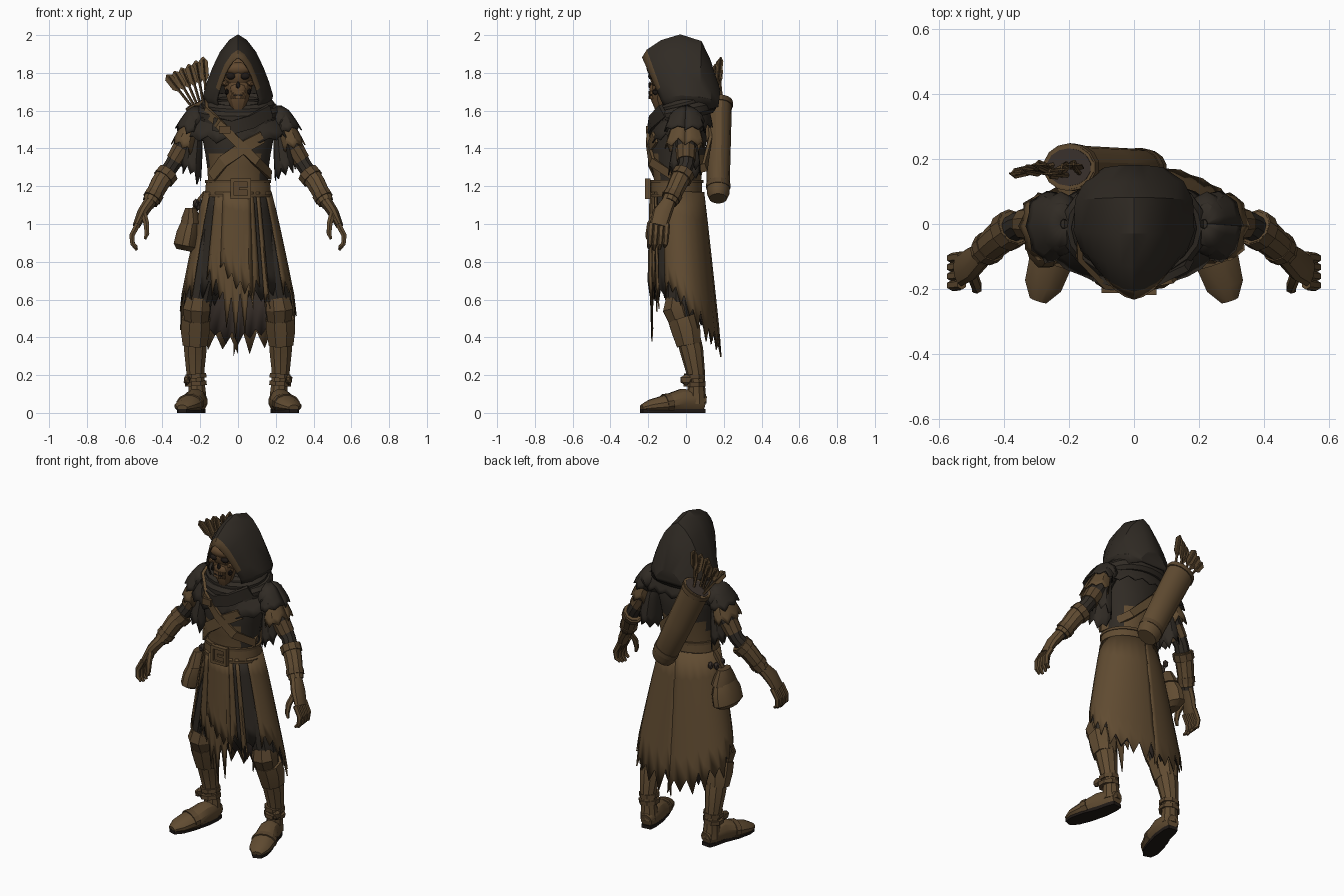
import bpy, bmesh, math, random
from mathutils import Vector

random.seed(4)
if "Cube" in bpy.data.objects:
    bpy.data.objects.remove(bpy.data.objects["Cube"])


def material(name, *rgb):
    m = bpy.data.materials.new(name)
    m.use_nodes = True
    m.diffuse_color = (*rgb, 1)
    bsdf = m.node_tree.nodes["Principled BSDF"]
    bsdf.inputs["Base Color"].default_value = (*rgb, 1)
    bsdf.inputs["Roughness"].default_value = 0.9
    return m


LEATHER = material("brown leather", .118, .071, .031)
WORN = material("worn leather", .1, .06, .027)
DARK = material("charcoal cloth", .03, .024, .018)
LINING = material("coat lining", .043, .031, .025)
BONE = material("old bone", .12, .065, .028)
BLACK = material("deep shadow", .014, .01, .008)
parts = []


def add(name, verts, faces, mat, thick=0):
    bm = bmesh.new()
    vs = [bm.verts.new(v) for v in verts]
    for f in faces:
        bm.faces.new([vs[i] for i in f])
    bmesh.ops.recalc_face_normals(bm, faces=bm.faces)
    me = bpy.data.meshes.new(name)
    bm.to_mesh(me)
    bm.free()
    ob = bpy.data.objects.new(name, me)
    bpy.context.collection.objects.link(ob)
    me.materials.append(mat)
    if thick:
        mod = ob.modifiers.new("thickness", "SOLIDIFY")
        mod.thickness, mod.offset = thick, 0
    parts.append(ob)
    return ob


def tube(name, pts, radii, mat, n=10, ref=(0, 1, 0), closed=False, floor=None):
    """Sweep an ellipse along a path; ref=None keeps it flat around the body."""
    pts = [Vector(p) for p in pts]
    if not isinstance(radii, list):
        radii = [radii] * len(pts)
    k, verts, faces = len(pts), [], []
    for i, p in enumerate(pts):
        a = pts[(i - 1) % k] if closed else pts[max(i - 1, 0)]
        b = pts[(i + 1) % k] if closed else pts[min(i + 1, k - 1)]
        t = (b - a).normalized()
        r = Vector(ref) if ref else Vector((p.x, p.y + .03, 0))
        side = t.cross(r).normalized()
        other = side.cross(t)
        ra, rb = radii[i] if isinstance(radii[i], tuple) else (radii[i],) * 2
        for j in range(n):
            q = math.tau * (j + .5) / n
            v = p + side * ra * math.cos(q) + other * rb * math.sin(q)
            if floor is not None:
                v.z = max(v.z, floor)
            verts.append(v)
    for i in range(k if closed else k - 1):
        for j in range(n):
            e, f = i * n, (i + 1) % k * n
            faces.append((e + j, e + (j + 1) % n, f + (j + 1) % n, f + j))
    if not closed:
        faces += [tuple(range(n)), tuple(range((k - 1) * n, k * n))]
    return add(name, verts, faces, mat)


def cloth(name, c0, c1, r0, r1, a0, a1, n, mat, hem=lambda a: 1, jag=.12, fold=.03, power=1.0, rows=5):
    """Hanging sheet around a moving centre, with folds and a torn hem."""
    c0, c1, verts, faces = Vector(c0), Vector(c1), [], []
    for i in range(n + 1):
        a = math.radians(a0 + (a1 - a0) * i / n)
        length = hem(a) * (1 - jag * (random.uniform(.6, 1) if i % 2 else random.uniform(0, .45)))
        for j in range(rows + 1):
            t = length * j / rows
            c, w = c0.lerp(c1, t), t ** power
            g = 1 + fold * t * (i % 2 * 2 - 1)
            verts.append(c + Vector(((r0[0] + (r1[0] - r0[0]) * w) * g * math.cos(a),
                                     (r0[1] + (r1[1] - r0[1]) * w) * g * math.sin(a), 0)))
    for i in range(n):
        for j in range(rows):
            e = i * (rows + 1) + j
            faces.append((e, e + 1, e + rows + 2, e + rows + 1))
    return add(name, verts, faces, mat, .007)


def ball(name, loc, scale, mat, sub=2):
    bm = bmesh.new()
    bmesh.ops.create_icosphere(bm, subdivisions=sub, radius=1)
    verts = [Vector([c + s * x for c, s, x in zip(loc, scale, v.co)]) for v in bm.verts]
    faces = [[v.index for v in f.verts] for f in bm.faces]
    bm.free()
    return add(name, verts, faces, mat)


def box(name, loc, size, mat):
    x, y, z = loc
    h = size[2] / 2
    return tube(name, [(x, y, z - h), (x, y, z + h)], (size[0] * .707, size[1] * .707), mat, 4)


# Torso: charcoal tunic with a brown wrap on the lower right
rings = [(1.14, -.05, .16, .12), (1.22, -.045, .16, .125), (1.3, -.045, .165, .135), (1.37, -.045, .175, .145),
         (1.45, -.04, .19, .15), (1.55, -.03, .22, .14), (1.63, -.01, .16, .1)]
torso = tube("tunic", [(0, c, z) for z, c, a, b in rings], [(a, b) for z, c, a, b in rings], DARK, 20)
torso.data.materials.append(LEATHER)
for p in torso.data.polygons:
    c = p.center
    p.material_index = int(c.z < 1.38 + .3 * c.x and c.x < .1)

# Belt, buckle and chest straps
tube("belt", [(0, -.05, 1.145), (0, -.05, 1.23)], [(.178, .138), (.17, .135)], LEATHER, 24)
for z, r in ((1.15, .181), (1.225, .175)):
    tube("belt_edge", [(0, -.05, z - .008), (0, -.05, z + .008)], (r, .143), WORN, 24)
box("buckle_plate", (.015, -.195, 1.187), (.075, .02, .075), WORN)
box("buckle_prong", (.03, -.205, 1.187), (.05, .02, .014), LEATHER)
for d in (-.045, .045):
    box("buckle_side", (.015 + d, -.203, 1.187), (.018, .03, .11), LEATHER)
    box("buckle_bar", (.015, -.203, 1.187 + d), (.1, .03, .018), LEATHER)
strap = [(-.17, -.1, 1.6), (-.1, -.185, 1.53), (0, -.203, 1.43), (.1, -.182, 1.33), (.17, -.08, 1.26),
         (.1, .1, 1.3), (-.05, .125, 1.45), (-.16, .1, 1.6), (-.17, 0, 1.66)]
tube("quiver_strap", strap, (.034, .012), LEATHER, 4, None, True)
tube("tunic_lapel", [(.13, -.165, 1.46), (.02, -.195, 1.4), (-.08, -.185, 1.33), (-.14, -.14, 1.25)],
     (.045, .01), LEATHER, 4, None)
box("strap_clasp", (-.07, -.203, 1.5), (.06, .02, .04), WORN)

# Skirts: charcoal underskirt, long lined back coat in two halves and torn front panels
top = (0, -.045, 1.17)
cloth("underskirt", top, (0, -.01, .45), (.155, .12), (.275, .16), 0, 360, 36, DARK, lambda a: .85, .25)
for a0, a1, r in ((-34, 94, .174), (90, 214, .178)):
    cloth("back_coat", top, (0, .005, .27), (r, .138), (.36, .185), a0, a1, 18, LEATHER,
          lambda a: .72 + .27 * max(math.sin(a), -.3), .2, .012, .9)
cloth("coat_lining", top, (0, .0, .3), (.165, .13), (.34, .172), 10, 170, 28, LINING,
      lambda a: .7 + .24 * math.sin(a), .12, .012, .9)
cloth("front_panel", top, (0, -.01, .32), (.178, .14), (.31, .175), 228, 297, 14, LEATHER,
      lambda a: 1 - .65 * abs(math.cos(a)), .36, .03)
cloth("front_overlay", top, (0, -.015, .4), (.184, .145), (.26, .185), 245, 290, 8, LEATHER,
      lambda a: .72 + .4 * math.cos(a), .25, .04)
cloth("front_strip", top, (0, -.01, .32), (.18, .142), (.31, .17), 302, 309, 2, LEATHER, lambda a: .75, .25)

# Hood, swept from the brow to the back of the neck, with a brown brow edge
arches = [(-.23, -.105, .11, 1.88, 1.6), (-.205, -.09, .13, 1.92, 1.6), (-.13, -.07, .16, 1.97, 1.6),
          (-.03, -.02, .182, 2, 1.6), (.08, .07, .178, 1.965, 1.6), (.125, .13, .15, 1.87, 1.61),
          (.178, .168, .09, 1.71, 1.62)]
half = [(-.88, 0), (-1, .2), (-.88, .38), (-.72, .57), (-.51, .77), (-.24, .93)]
shape = half + [(0, 1)] + [(-u, v) for u, v in reversed(half)]
hv = [(u * w, yb + (yt - yb) * v, zb + (zt - zb) * v) for yt, yb, w, zt, zb in arches for u, v in shape]
n = len(shape)
hf = [(i * n + j, i * n + j + 1, (i + 1) * n + j + 1, (i + 1) * n + j)
      for i in range(len(arches) - 1) for j in range(n - 1)]
hf.append(tuple(range((len(arches) - 1) * n, len(arches) * n)))
hood = add("hood", hv, hf, DARK, .008)
hood.data.materials.append(WORN)
for p in hood.data.polygons[:n - 1]:
    p.material_index = int(p.center.z > 1.74)

# Skull
ball("cranium", (0, -.11, 1.8), (.09, .09, .1), BONE)
ball("brow", (0, -.176, 1.822), (.072, .033, .035), BONE)
tube("jaw", [(0, -.125, 1.615), (0, -.135, 1.66), (0, -.125, 1.74)], [(.035, .04), (.06, .052), (.082, .062)], BONE, 10)
ball("upper_jaw", (0, -.16, 1.71), (.05, .035, .045), BONE)
box("mouth_gap", (0, -.191, 1.682), (.05, .012, .008), BLACK)
ball("nose_hole", (0, -.191, 1.735), (.013, .01, .02), BLACK, 1)
for s in (-1, 1):
    ball("eye_socket", (s * .037, -.185, 1.783), (.026, .016, .019), BLACK)
    ball("cheekbone", (s * .066, -.153, 1.745), (.027, .032, .018), BONE, 1)
    ball("cheek_hollow", (s * .06, -.162, 1.7), (.012, .018, .018), BLACK, 1)
for i in range(-3, 4):
    for z in (1.672, 1.694):
        box("tooth", (i * .011, -.192 + abs(i) * .003, z), (.009, .014, .018), BONE)

# Mantle and neck scarf
cloth("mantle", (0, 0, 1.66), (0, -.02, 1.42), (.1, .09), (.31, .175), 0, 360, 32, DARK,
      lambda a: .85 - .2 * math.sin(a), .22, .02, .6)
for z, r, w in ((1.59, .195, .04), (1.63, .165, .035)):
    loop = [(r * math.cos(a), -.01 + .72 * r * math.sin(a), z + .035 * math.sin(a))
            for a in [math.tau * i / 20 for i in range(20)]]
    tube("scarf", loop, (w, .03), DARK, 8, None, True)
tube("scarf_drape", [(.17, -.12, 1.6), (.07, -.18, 1.54), (-.03, -.19, 1.51), (-.13, -.16, 1.53)], (.05, .016), DARK, 4, None)


def limbs(s):
    def m(*pts):
        return [(s * x, y, z) for x, y, z in pts]

    # Arm, sleeve layers and bracer
    tube("arm", m((.19, 0, 1.56), (.28, 0, 1.42), (.35, 0, 1.31), (.41, -.04, 1.22), (.475, -.095, 1.1)),
         [.065, .055, .042, .045, .033], DARK)
    ball("shoulder", (s * .225, 0, 1.545), (.065, .1, .075), DARK)
    spec = [("shoulder_flap", .215, .285, 1.625, 1.45, .1, DARK), ("sleeve_middle", .235, .31, 1.57, 1.36, .094, LEATHER),
            ("sleeve_lower", .22, .262, 1.53, 1.19, .078, DARK)]
    for name, x0, x1, z0, z1, r, mat in spec:
        cloth(name, (s * x0, 0, z0), (s * x1, -.01, z1), (.012, .015), (r * .8, r * 1.2), 0, 360, 16, mat,
              lambda a: .87 - .13 * s * math.cos(a), .28, .03, .42)
    tube("arm_wrap", m((.295, 0, 1.4), (.335, 0, 1.335)), [.056, .05], WORN)
    tube("bracer", m((.37, -.01, 1.275), (.41, -.04, 1.22), (.465, -.088, 1.115)), [.054, .052, .044], LEATHER)
    tube("bracer_cuff", m((.37, -.01, 1.27), (.395, -.028, 1.24)), .061, WORN)
    tube("wrist_band", m((.44, -.067, 1.16), (.455, -.08, 1.135)), .052, WORN)
    # Gloved hand with bent fingers
    tube("palm", m((.465, -.09, 1.12), (.505, -.125, 1.06), (.538, -.145, .99)),
         [(.034, .038), (.03, .052), (.02, .048)], LEATHER)
    for i in range(4):
        y, d = -.185 + i * .028, abs(i - 1.3) * .012
        tube("finger", m((.53, y, 1.0), (.562, y - .004, .94), (.558, y - .008, .895), (.535, y - .012, .858 + d)),
             [.017, .016, .014, .008], LEATHER, 6)
    tube("thumb", m((.5, -.15, 1.06), (.485, -.19, 1.0), (.482, -.2, .95), (.492, -.205, .92)),
         [.018, .017, .014, .008], LEATHER, 6)
    # Leg, knee wraps and boot
    tube("trouser_leg", m((.1, -.02, 1.1), (.16, -.03, .85), (.21, -.03, .6), (.22, 0, .4)), [.07, .08, .076, .06], DARK)
    tube("knee_wrap", m((.212, -.045, .6), (.22, -.05, .55), (.22, -.025, .48)), [.066, .078, .066], WORN, 8)
    tube("boot_cuff", m((.222, -.02, .5), (.226, -.0, .44), (.228, .016, .36)), [.082, .083, .07], LEATHER, 8)
    tube("boot_shaft", m((.224, .005, .43), (.226, .03, .33), (.226, .05, .22), (.218, .055, .14), (.215, .055, .05)),
         [.064, .062, .05, .046, .054], LEATHER)
    for z, r in ((.195, .06), (.155, .062)):
        tube("boot_strap", m((.222, .045, z - .012), (.224, .045, z + .012)), r, WORN, 8)
    ball("ankle_buckle", (s * .27, .0, .175), (.02, .035, .03), WORN, 1)
    foot = m((.207, .1, .05), (.212, .06, .06), (.225, -.02, .065), (.255, -.11, .045), (.28, -.19, .035), (.295, -.235, .025))
    tube("boot_foot", foot, [(.035, .04), (.052, .06), (.06, .065), (.07, .05), (.06, .035), (.028, .018)],
         LEATHER, 12, (0, 0, 1), False, .012)
    tube("boot_sole", [(x, y, .011) for x, y, z in foot],
         [(.042, .015), (.056, .015), (.064, .015), (.074, .015), (.064, .015), (.034, .015)], BLACK, 4, (0, 0, 1), False, 0)
    tube("toe_strap", m((.247, -.085, .052), (.258, -.115, .047)), (.074, .054), WORN, 12, (0, 0, 1), False, .012)


for s in (-1, 1):
    limbs(s)

# Hip pouch with small charms above it
tube("pouch", [(-.265 + .2 * (z - .95), -.02, z) for z in (.86, .885, .95, 1.02, 1.07)],
     [(.045, .075), (.066, .118), (.063, .115), (.045, .08), (.03, .05)], LEATHER, 12)
tube("pouch_flap", [(-.25, -.02, z) for z in (1.0, 1.035, 1.085)], [(.056, .098), (.05, .08), (.03, .05)], WORN, 12)
tube("pouch_strap", [(-.175, -.03, 1.17), (-.215, -.025, 1.12), (-.245, -.02, 1.06)], (.012, .02), WORN, 4)
for i in range(3):
    ball("belt_charm", (-.2 - .012 * i, .04 - .04 * i, 1.11 - .015 * (i % 2)), (.018, .018, .026), LINING, 1)

# Quiver slung across the back
low, high = Vector((.045, .17, 1.14)), Vector((-.2, .175, 1.65))
tube("quiver", [low.lerp(high, t) for t in (-.01, .04, .5, 1)], [(.06, .048), (.074, .06), (.08, .064), (.085, .068)], LEATHER, 14)
for t, r in ((.12, .078), (.97, .09)):
    tube("quiver_band", [low.lerp(high, t - .025), low.lerp(high, t + .025)], (r, r * .82), WORN, 14)
tube("quiver_mouth", [low.lerp(high, .99), low.lerp(high, 1.004)], (.076, .058), LINING, 14)

# Arrows with crossed fletching
for i in range(6):
    base = high + Vector((-.045 + .016 * i, random.uniform(-.035, .03), -.03))
    tip = Vector((-.37 + i * .037, .155 + .014 * (i % 3), 1.78 + .018 * i))
    tube("arrow_shaft", [base, tip], .008, WORN, 5)
    for r in ((.034, .003), (.004, .022)):
        tube("arrow_fletching", [base.lerp(tip, t) for t in (.5, .65, .97, 1.06)],
             [(.003, .003), r, r, (.004, .004)], LEATHER, 4)

bpy.ops.object.select_all(action="DESELECT")
for ob in parts:
    ob.select_set(True)
bpy.context.view_layer.objects.active = parts[0]
bpy.ops.object.shade_smooth_by_angle(angle=math.radians(28))
